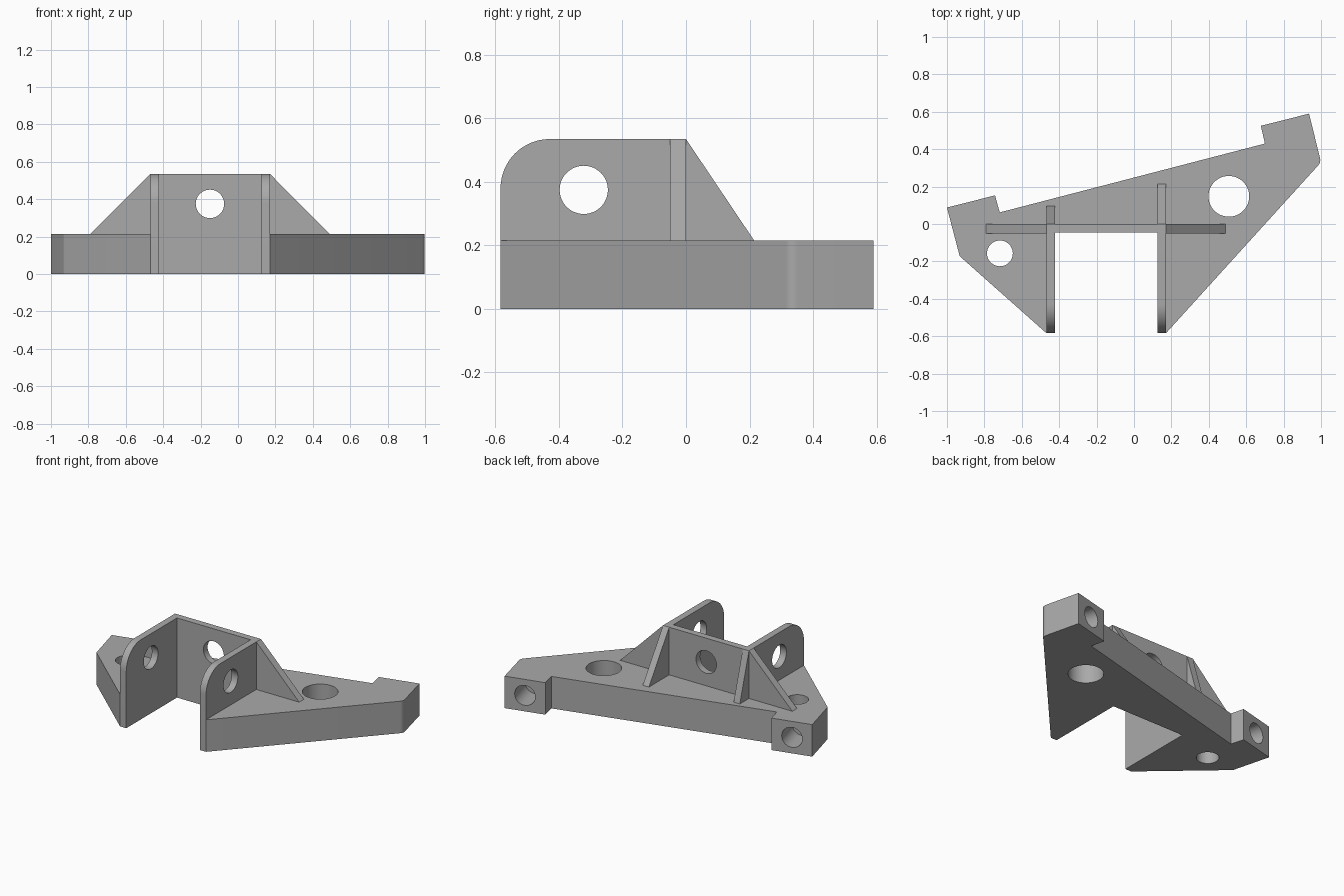
import bpy, bmesh, math
from mathutils import Vector, Matrix

cube = bpy.data.objects.get("Cube")
if cube:
    bpy.data.objects.remove(cube, do_unlink=True)

grey = bpy.data.materials.new("plain grey")
grey.use_nodes = True
colour = (0.40, 0.40, 0.40, 1)
grey.diffuse_color = colour
grey.node_tree.nodes["Principled BSDF"].inputs["Base Color"].default_value = colour

BASE, TOP = 0.215, 0.535          # plate height, bracket height
LEFT_IN, LEFT_OUT = 0.125, 0.171  # cheek faces on the left side
RIGHT_IN, RIGHT_OUT = -0.422, -0.468
FRONT, WALL = -0.584, -0.045


def extrude(name, profile, axis, start, end):
    """Prism from a 2D profile, extruded along an axis."""
    place = {"x": lambda a, b, t: (t, a, b),
             "y": lambda a, b, t: (a, t, b),
             "z": lambda a, b, t: (a, b, t)}[axis]
    bm = bmesh.new()
    face = bm.faces.new([bm.verts.new(place(a, b, start)) for a, b in profile])
    moved = bmesh.ops.extrude_face_region(bm, geom=[face])["geom"]
    shift = Vector(place(0, 0, end - start))
    bmesh.ops.translate(bm, vec=shift, verts=[v for v in moved if isinstance(v, bmesh.types.BMVert)])
    bmesh.ops.recalc_face_normals(bm, faces=bm.faces)
    mesh = bpy.data.meshes.new(name)
    bm.to_mesh(mesh)
    bm.free()
    obj = bpy.data.objects.new(name, mesh)
    bpy.context.collection.objects.link(obj)
    mesh.materials.append(grey)
    return obj


def rounded(before, corner, after, radius, steps):
    """Points of a fillet replacing a profile corner."""
    p, c, q = Vector(before), Vector(corner), Vector(after)
    u, v = (p - c).normalized(), (q - c).normalized()
    half = u.angle(v) / 2
    centre = c + (u + v).normalized() * radius / math.sin(half)
    a = c + u * radius / math.tan(half) - centre
    b = c + v * radius / math.tan(half) - centre
    sweep = a.angle_signed(b)
    return [tuple(centre + Matrix.Rotation(-sweep * i / steps, 2) @ a) for i in range(steps + 1)]


def drill(obj, centre, direction, radius, depth):
    """Cut a round hole, centred on a point along a direction."""
    turn = Vector(direction).to_track_quat("Z", "Y").to_matrix().to_4x4()
    bpy.ops.mesh.primitive_cylinder_add(vertices=48, radius=radius, depth=depth)
    cutter = bpy.context.object
    cutter.hide_render = True
    cutter.data.materials.append(grey)
    cutter.matrix_world = Matrix.Translation(centre) @ turn
    mod = obj.modifiers.new("hole", "BOOLEAN")
    mod.operation, mod.solver, mod.object = "DIFFERENCE", "EXACT", cutter
    select(obj)
    bpy.ops.object.modifier_apply(modifier=mod.name)
    bpy.data.objects.remove(cutter, do_unlink=True)


def select(obj):
    bpy.ops.object.select_all(action="DESELECT")
    obj.select_set(True)
    bpy.context.view_layer.objects.active = obj


# Base plate with lugs at both rear ends
left_tip, right_tip = (0.936, 0.59), (-1.0, 0.088)
left_corner, right_corner = (1.0, 0.33), (-0.932, -0.172)
left_toe, right_toe = (LEFT_OUT, FRONT), (RIGHT_OUT, FRONT)
outline = [right_tip, (-0.743, 0.153), (-0.718, 0.062), (0.70, 0.43), (0.678, 0.525), left_tip]
outline += rounded(left_tip, left_corner, left_toe, 0.04, 5)
outline += [left_toe, (LEFT_OUT, 0), (RIGHT_OUT, 0), right_toe]
outline += rounded(right_toe, right_corner, right_tip, 0.02, 4)
plate = extrude("base_plate", outline, "z", 0, BASE)
drill(plate, (0.507, 0.148, BASE / 2), (0, 0, 1), 0.109, 1)
drill(plate, (-0.717, -0.157, BASE / 2), (0, 0, 1), 0.069, 1)

# Blind holes in the rear faces of the lugs
rear = Vector((-0.247, 0.969, 0))
for x, y in ((0.807, 0.558), (-0.872, 0.12)):
    drill(plate, (x, y, BASE / 2), rear, 0.067, 0.36)

# Cheeks with rounded upper front corners
cheek_side = [(0, 0), (0, TOP)]
cheek_side += rounded((0, TOP), (FRONT, TOP), (FRONT, 0), 0.155, 16) + [(FRONT, 0)]
parts = [plate]
for name, a, b in (("left_cheek", LEFT_IN, LEFT_OUT), ("right_cheek", RIGHT_OUT, RIGHT_IN)):
    cheek = extrude(name, cheek_side, "x", a, b)
    drill(cheek, ((a + b) / 2, -0.322, 0.375), (1, 0, 0), 0.076, 0.3)
    parts.append(cheek)

# Back wall between the cheeks
wall_front = [(RIGHT_IN, 0), (LEFT_IN, 0), (LEFT_IN, TOP), (RIGHT_IN, TOP)]
wall = extrude("back_wall", wall_front, "y", WALL, 0)
drill(wall, (-0.15, WALL / 2, 0.375), (0, 1, 0), 0.076, 0.3)
parts.append(wall)

# Triangular gussets at the sides and behind
for name, x, foot in (("left_gusset", LEFT_OUT, 0.49), ("right_gusset", RIGHT_OUT, -0.79)):
    parts.append(extrude(name, [(x, BASE), (foot, BASE), (x, TOP)], "y", -0.05, 0))
for name, a, b, foot in (("left_rear_rib", LEFT_IN, LEFT_OUT, 0.215),
                         ("right_rear_rib", RIGHT_OUT, RIGHT_IN, 0.097)):
    parts.append(extrude(name, [(0, BASE), (foot, BASE), (0, TOP)], "x", a, b))

for part in parts:
    select(part)
    bpy.ops.object.shade_smooth_by_angle(angle=math.radians(25))
